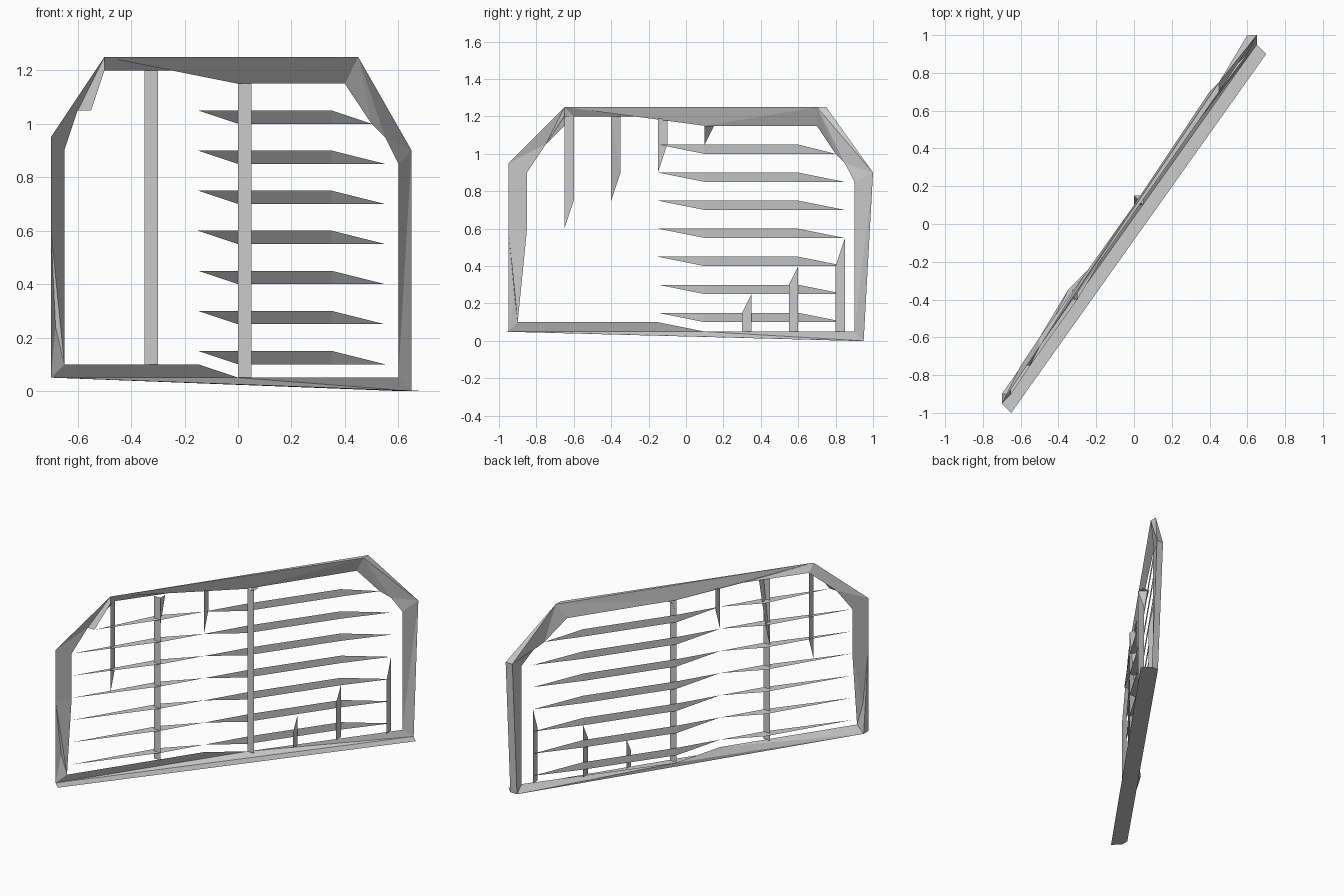
import bpy, bmesh

cube = bpy.data.objects.get("Cube")
if cube:
    bpy.data.objects.remove(cube)

grey = bpy.data.materials.new("plain grey")
grey.use_nodes = True
grey.diffuse_color = (0.6, 0.6, 0.6, 1)
grey.node_tree.nodes["Principled BSDF"].inputs["Base Color"].default_value = (0.6, 0.6, 0.6, 1)


def build(name, polygons, solid=False):
    """Make a flat-shaded object from a list of polygons."""
    bm = bmesh.new()
    for poly in polygons:
        points = list(dict.fromkeys(poly))
        if len(points) > 2:
            bm.faces.new([bm.verts.new(p) for p in points])
    bmesh.ops.remove_doubles(bm, verts=bm.verts, dist=0.0005)
    if solid:
        bmesh.ops.recalc_face_normals(bm, faces=bm.faces)
    mesh = bpy.data.meshes.new(name)
    bm.to_mesh(mesh)
    bm.free()
    mesh.materials.append(grey)
    obj = bpy.data.objects.new(name, mesh)
    bpy.context.scene.collection.objects.link(obj)
    return obj


# Outer rim corners, as pairs of front and back points
rim = {
    "low_start": ((-.7, -.95, .05), (-.7, -.9, .05)),
    "mid_start": ((-.7, -.95, .6), (-.7, -.95, .6)),
    "high_start": ((-.7, -.95, .95), (-.7, -.95, .95)),
    "top_start": ((-.5, -.65, 1.25), (-.5, -.65, 1.25)),
    "top_end": ((.45, .7, 1.25), (.45, .75, 1.25)),
    "high_end": ((.65, 1, .9), (.6, 1, .9)),
    "low_end": ((.65, .95, 0), (.6, .95, 0)),
}

# Each station joins a rim corner to a point on the inner opening
stations = [
    ("low_start", (-.65, -.9, .1)),
    ("mid_start", (-.65, -.85, .6)),
    ("high_start", (-.65, -.85, .9)),
    ("top_start", (-.6, -.75, 1.05)),
    ("top_start", (-.5, -.6, 1.2)),
    ("top_start", (-.25, -.25, 1.2)),
    ("top_start", (0, .1, 1.15)),
    ("top_end", (0, .1, 1.15)),
    ("top_end", (.4, .7, 1.15)),
    ("top_end", (.5, .8, 1)),
    ("high_end", (.55, .85, .95)),
    ("high_end", (.6, .9, .85)),
    ("low_end", (.6, .9, .05)),
    ("low_end", (0, .1, .05)),
    ("low_start", (0, .1, .05)),
    ("low_start", (-.15, -.15, .1)),
]
frame = []
for (c0, i0), (c1, i1) in zip(stations, stations[1:] + stations[:1]):
    (f0, b0), (f1, b1) = rim[c0], rim[c1]
    quads = [(f0, f1, i1, i0)]
    if (f0, f1) != (b0, b1):
        quads += [(b1, b0, i0, i1), (f1, f0, b0, b1)]
    for quad in quads:
        frame += [(quad[0], quad[1], quad[2]), (quad[0], quad[2], quad[3])]
build("outer_frame", frame, solid=True)

# Flat sill below the frame and small plate in the upper corner
build("bottom_sill", [(rim["low_start"][0], (-.65, -1, .05), (.7, .9, 0), rim["low_end"][0])])
build("corner_gusset", [((-.6, -.75, 1.05), (-.55, -.75, 1.05), (-.5, -.65, 1.2), (-.5, -.65, 1.25))])

# Two full-height posts
for name, x, y, low, high in (("side_post", -.35, -.4, .1, 1.2), ("middle_post", 0, .1, .05, 1.15)):
    build(name, [((x, y, low), (x + .05, y, low), (x + .05, y, high), (x, y, high))])

# Seven slats: upright on one half, lying flat on the other
for i in range(7):
    z = .15 * (i + 1)
    low = z - .05
    end = (.5, .8, low) if i == 6 else (.55, .85, low)
    root = (-.55, -.75, z) if i == 6 else (-.65, -.85, z)
    tip = (-.15, -.15, z)
    build("upright_slat", [
        (tip, (0, .1, low), (0, .1, z)),
        ((0, .1, z), (0, .1, low), (.35, .6, low), (.35, .6, z)),
        ((.35, .6, z), (.35, .6, low), end)])
    build("flat_slat", [(root, (-.3, -.4, z), (-.35, -.35, z)),
                        ((-.3, -.4, z), tip, (-.35, -.35, z))])

# Slanted-end spikes: x at tip and base, y, base height, near and far tip height
spikes = {
    "hanging_spike": [(-.5, -.5, -.65, 1.2, .6, .75), (-.15, -.15, -.15, 1.19, .9, 1.05)],
    "post_brace": [(-.35, -.3, -.4, 1.2, .75, .9), (0, .05, .1, 1.15, 1.05, 1.15)],
    "rising_spike": [(.2, .2, .3, .05, .15, .25), (.35, .35, .55, .05, .3, .4),
                     (.55, .55, .8, .05, .4, .55)],
}
for name, rows in spikes.items():
    for tip_x, base_x, y, base, near, far in rows:
        a, b = (base_x, y, base), (base_x, y + .05, base)
        c, d = (tip_x, y + .05, far), (tip_x, y, near)
        build(name, [(a, b, c), (a, c, d)])
